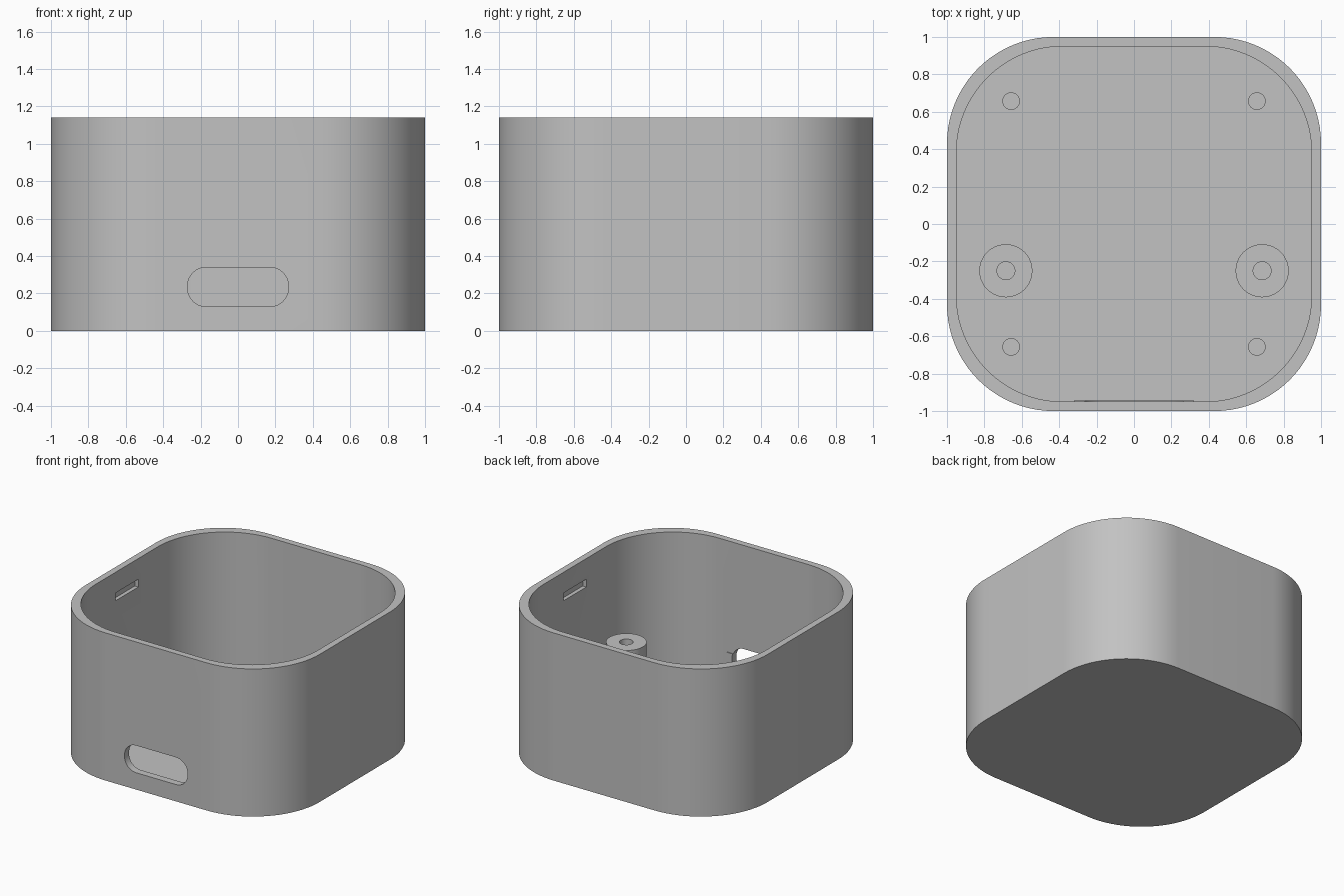
import bpy, bmesh, math

cube = bpy.data.objects.get("Cube")
if cube:
    bpy.data.objects.remove(cube, do_unlink=True)

# Single grey plastic
grey = bpy.data.materials.new("grey_plastic")
grey.use_nodes = True
colour = (0.54, 0.54, 0.54, 1)
grey.diffuse_color = colour
grey.node_tree.nodes["Principled BSDF"].inputs["Base Color"].default_value = colour

HEIGHT, WALL, FLOOR = 1.14, 0.05, 0.06
CORNER = 0.57


def rounded_rect(hx, hy, r, steps=20):
    """Counter-clockwise outline of a rounded rectangle."""
    pts = []
    for k, (sx, sy) in enumerate([(1, 1), (-1, 1), (-1, -1), (1, -1)]):
        for i in range(steps + 1):
            a = math.pi / 2 * (k + i / steps)
            pts.append((sx * (hx - r) + r * math.cos(a),
                        sy * (hy - r) + r * math.sin(a)))
    return pts


def circle(cx, cy, r, steps=40):
    return [(cx + r * math.cos(math.tau * i / steps),
             cy + r * math.sin(math.tau * i / steps)) for i in range(steps)]


def prism(name, outline, low, high, place=lambda u, v, w: (u, v, w)):
    """Extrude an outline from low to high; place maps it into the model."""
    bm = bmesh.new()
    base = bm.faces.new([bm.verts.new(place(u, v, low)) for u, v in outline])
    top = bmesh.ops.extrude_face_region(bm, geom=[base])["geom"]
    for v in [g for g in top if isinstance(g, bmesh.types.BMVert)]:
        v.co.x += place(0, 0, high)[0] - place(0, 0, low)[0]
        v.co.y += place(0, 0, high)[1] - place(0, 0, low)[1]
        v.co.z += place(0, 0, high)[2] - place(0, 0, low)[2]
    bmesh.ops.recalc_face_normals(bm, faces=bm.faces)
    mesh = bpy.data.meshes.new(name)
    bm.to_mesh(mesh)
    bm.free()
    mesh.materials.append(grey)
    obj = bpy.data.objects.new(name, mesh)
    bpy.context.collection.objects.link(obj)
    return obj


def box(name, x0, x1, y0, y1, z0, z1):
    return prism(name, [(x0, y0), (x1, y0), (x1, y1), (x0, y1)], z0, z1)


def activate(obj):
    bpy.ops.object.select_all(action='DESELECT')
    obj.select_set(True)
    bpy.context.view_layer.objects.active = obj


def cut(obj, cutter):
    cutter.hide_render = True
    activate(obj)
    mod = obj.modifiers.new("cut", 'BOOLEAN')
    mod.operation = 'DIFFERENCE'
    mod.solver = 'EXACT'
    mod.object = cutter
    bpy.ops.object.modifier_apply(modifier=mod.name)
    bpy.data.objects.remove(cutter, do_unlink=True)


def port_cutter():
    """Rounded opening through the front wall."""
    return prism("port_cutter", rounded_rect(0.27, 0.105, 0.1, 10), -1.1, -0.85,
                 lambda u, v, w: (u, w, v + 0.235))


parts = []

# Open housing with constant corner radius inside and out
housing = prism("housing", rounded_rect(1, 1, CORNER), 0, HEIGHT)
inner = 1 - WALL
cut(housing, prism("cavity_cutter", rounded_rect(inner, inner, CORNER), FLOOR, HEIGHT + 0.1))
cut(housing, port_cutter())
parts.append(housing)

# Snap slots inside the two side walls
for side in (-1, 1):
    xs = sorted((side * 0.9, side * 0.98))
    cut(housing, box("slot_cutter", *xs, -0.14, 0.14, 0.92, 0.98))

# Thin pad behind the port
pad = box("port_pad", -0.32, 0.32, -0.96, -0.944, FLOOR - 0.01, 0.28)
cut(pad, port_cutter())
parts.append(pad)

# Screw posts and floor pins
for side, label in ((-1, "right"), (1, "left")):
    x = side * 0.685
    post = prism(label + "_screw_post", circle(x, -0.25, 0.142), FLOOR - 0.01, 0.525)
    cut(post, prism("screw_cutter", circle(x, -0.25, 0.048), FLOOR + 0.02, 0.6))
    parts.append(post)
    for end, place in ((-1, "front"), (1, "back")):
        parts.append(prism(f"{place}_{label}_pin",
                           circle(side * 0.657, end * 0.657, 0.047, 32), FLOOR - 0.01, 0.14))

for obj in parts:
    activate(obj)
    bpy.ops.object.shade_smooth_by_angle(angle=math.radians(30))
